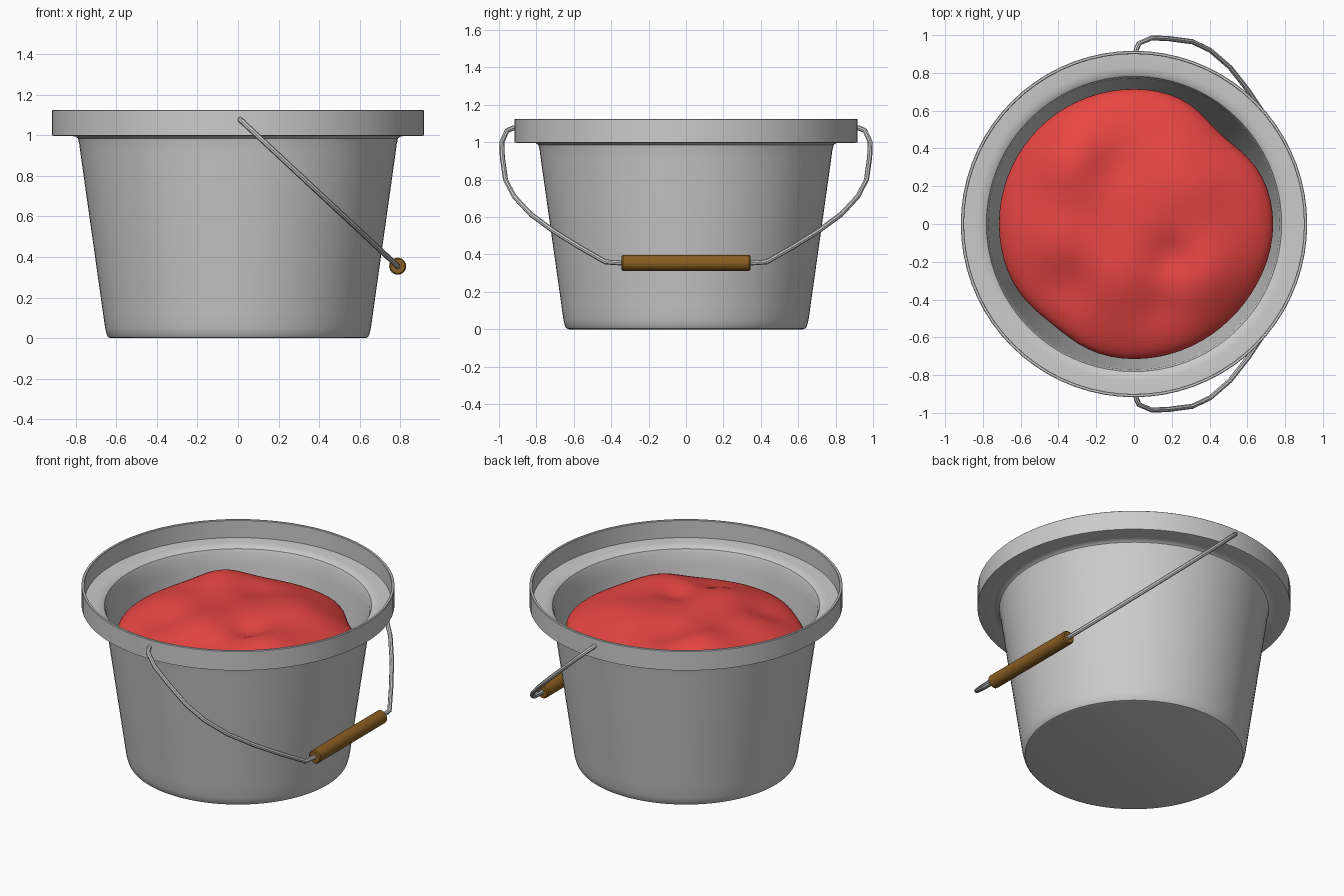
import bpy, bmesh, math

if "Cube" in bpy.data.objects:
    bpy.data.objects.remove(bpy.data.objects["Cube"])

def finish(name, bm, color=None, angle=40):
    bmesh.ops.recalc_face_normals(bm, faces=bm.faces)
    me = bpy.data.meshes.new(name)
    bm.to_mesh(me)
    bm.free()
    ob = bpy.data.objects.new(name, me)
    bpy.context.collection.objects.link(ob)
    if color:
        mat = bpy.data.materials.new(name + "_colour")
        mat.diffuse_color = (*color, 1)
        mat.use_nodes = True
        mat.node_tree.nodes["Principled BSDF"].inputs["Base Color"].default_value = mat.diffuse_color
        me.materials.append(mat)
    bpy.ops.object.select_all(action='DESELECT')
    ob.select_set(True)
    bpy.context.view_layer.objects.active = ob
    bpy.ops.object.shade_smooth_by_angle(angle=math.radians(angle))
    return ob

def rings_to_mesh(rings, caps=True):
    """Skin a list of closed point rings, capping the first and last."""
    bm = bmesh.new()
    loops = [[bm.verts.new(p) for p in ring] for ring in rings]
    for a, b in zip(loops, loops[1:]):
        n = len(a)
        for i in range(n):
            j = (i + 1) % n
            bm.faces.new((a[i], a[j], b[j], b[i]))
    if caps:
        bm.faces.new(loops[0][::-1])
        bm.faces.new(loops[-1])
    return bm

def circle(r, z, n=72):
    return [(r * math.cos(2 * math.pi * i / n), r * math.sin(2 * math.pi * i / n), z) for i in range(n)]

# bucket: outer wall, stepped rim, then inner wall down to the floor
profile = [(0.625, 0), (0.638, 0.004), (0.646, 0.015), (0.655, 0.05), (0.665, 0.12),
           (0.72, 0.51), (0.775, 0.90), (0.783, 0.96), (0.789, 0.985), (0.802, 0.995),
           (0.83, 0.997), (0.905, 0.997), (0.917, 1.0), (0.917, 1.122), (0.914, 1.125),
           (0.903, 1.125), (0.900, 1.122), (0.900, 1.012), (0.83, 1.010), (0.80, 1.006),
           (0.782, 0.995), (0.772, 0.97), (0.763, 0.90), (0.708, 0.51), (0.64, 0.03), (0.62, 0.015)]
finish("bucket", rings_to_mesh([circle(r, z) for r, z in profile]), angle=35)

# lumpy contents: dome with an uneven outline and soft bumps and hollows
def outline(a):
    r = 0.715 + 0.022 * math.exp(-(a / 0.5) ** 2)
    for centre, depth, width in ((0.80, 0.055, 0.30), (-2.25, 0.03, 0.3)):
        d = (a - centre + math.pi) % (2 * math.pi) - math.pi
        r -= depth * math.exp(-(d / width) ** 2)
    return r

bumps = [(-0.36, 0.36, 0.10, 0.22), (-0.12, 0.32, -0.04, 0.15), (0.42, -0.30, 0.07, 0.22),
         (0.20, -0.18, -0.05, 0.12), (0.30, 0.25, 0.05, 0.22), (-0.10, -0.30, 0.04, 0.20),
         (-0.45, -0.10, 0.04, 0.2), (-0.35, -0.33, -0.04, 0.15), (0.15, -0.45, -0.03, 0.14)]

def height(x, y, t):
    z = 0.80 + 0.17 * math.sqrt(max(0, 1 - t * t))
    return z + (1 - t ** 4) * sum(h * math.exp(-((x - u) ** 2 + (y - v) ** 2) / w ** 2) for u, v, h, w in bumps)

def blob_ring(t, z=None, n=72):
    pts = []
    for i in range(n):
        a = 2 * math.pi * i / n - math.pi
        r = outline(a) * t
        x, y = r * math.cos(a), r * math.sin(a)
        pts.append((x, y, height(x, y, t) if z is None else z))
    return pts

rings = [blob_ring(0.90, 0.72), blob_ring(0.97, 0.75)]
rings += [blob_ring(math.cos(k / 24 * math.pi / 2)) for k in range(24)] + [blob_ring(0.02)]
finish("contents", rings_to_mesh(rings), (0.8, 0.06, 0.055), 60)

# wire bail: half path in (y, z), mirrored, leaning in a slanted plane
half = [(0.905, 1.078), (0.925, 1.076), (0.957, 1.062), (0.985, 1.0), (0.982, 0.92), (0.965, 0.80),
        (0.92, 0.712), (0.83, 0.615), (0.71, 0.527), (0.57, 0.44), (0.43, 0.36), (0.35, 0.355)]
path = half + [(-y, z) for y, z in reversed(half)]
curve = bpy.data.curves.new("wire_path", 'CURVE')
curve.dimensions = '3D'
curve.bevel_depth = 0.0135
curve.bevel_resolution = 2
curve.use_fill_caps = True
spline = curve.splines.new('POLY')
spline.points.add(len(path) - 1)
for p, (y, z) in zip(spline.points, path):
    p.co = (0.01 + (1.078 - z) * 1.075, y, z, 1)
tmp = bpy.data.objects.new("wire_tmp", curve)
bpy.context.collection.objects.link(tmp)
bpy.context.view_layer.update()
bm = bmesh.new()
bm.from_mesh(tmp.evaluated_get(bpy.context.evaluated_depsgraph_get()).to_mesh())
bpy.data.objects.remove(tmp)
finish("wire_handle", bm)

# wooden grip with softened ends
grip = [[(0.787 + x, y, 0.355 + z) for x, z, _ in circle(r, 0, 24)]
        for r, y in ((0.036, -0.345), (0.042, -0.338), (0.042, 0.338), (0.036, 0.345))]
finish("wooden_grip", rings_to_mesh(grip), (0.25, 0.11, 0.015))
